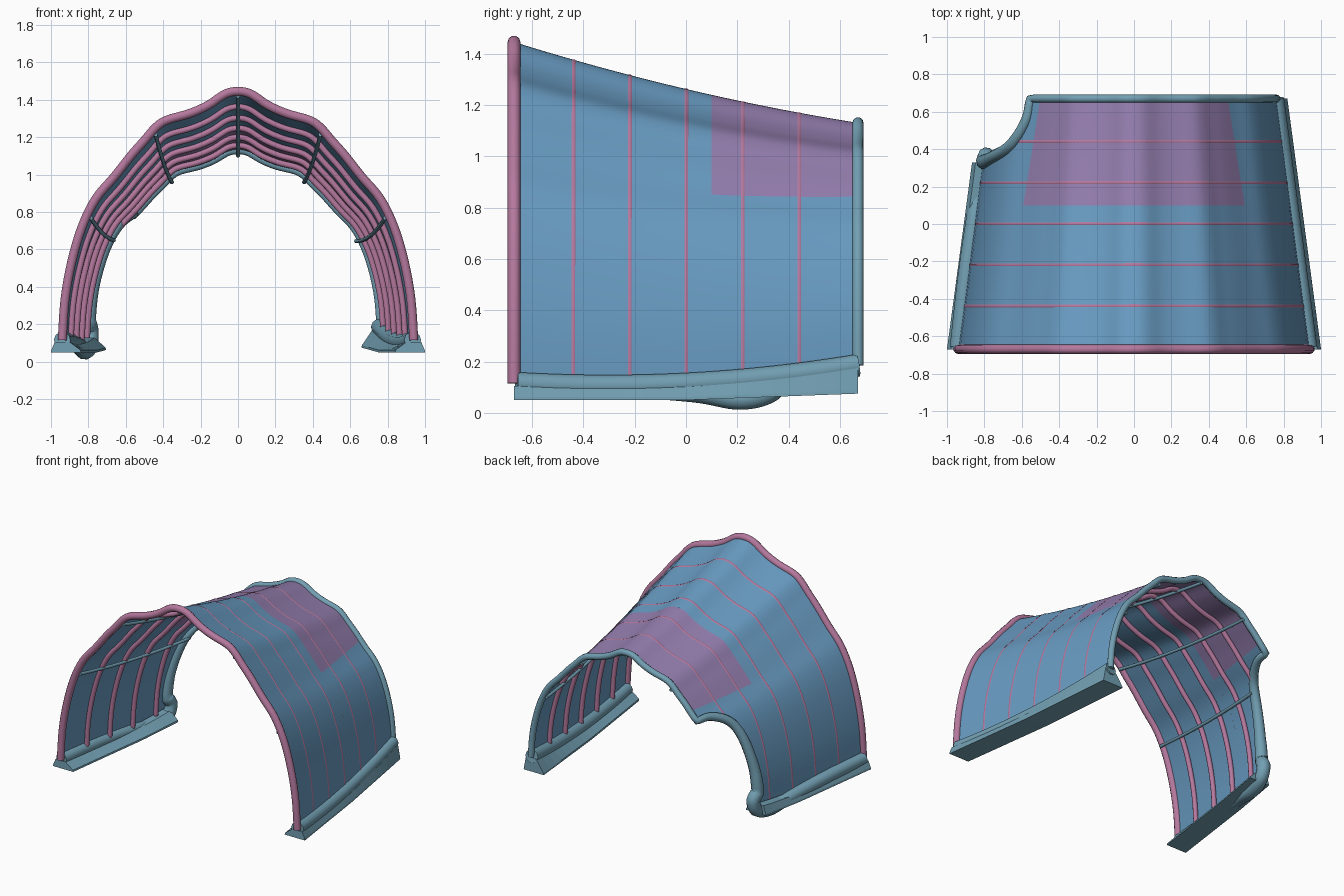
import bpy, bmesh, math
from mathutils import Vector

if "Cube" in bpy.data.objects:
    bpy.data.objects.remove(bpy.data.objects["Cube"])

def material(name, rgb):
    m = bpy.data.materials.new(name)
    m.diffuse_color = (*rgb, 1)
    m.use_nodes = True
    m.node_tree.nodes["Principled BSDF"].inputs["Base Color"].default_value = m.diffuse_color
    return m

BLUE = material("canopy_blue", (0.14, 0.33, 0.54))
TEAL = material("tube_teal", (0.17, 0.35, 0.45))
PINK = material("rib_pink", (0.46, 0.19, 0.34))
PURPLE = material("patch_purple", (0.30, 0.21, 0.43))

# half of the scalloped arch, crown to foot, at the front opening
HALF = [(0, 1.445), (.07, 1.43), (.16, 1.37), (.26, 1.325), (.38, 1.29), (.44, 1.25),
        (.50, 1.18), (.57, 1.10), (.66, .985), (.76, .865), (.835, .71), (.89, .52),
        (.925, .32), (.94, .10)]
# edge of the side opening: (y, arch x)
CUT = [(.67, .685), (.55, .70), (.42, .78), (.35, .895), (.335, .925), (.33, .94)]
FRONT, BACK = -.67, .67

def spline(pts, t):
    """Catmull-Rom through pts, t in 0..len-1."""
    n = len(pts) - 1
    i = min(max(int(t), 0), n - 1)
    f = t - i
    p = [Vector(pts[max(0, min(n, i + k))]) for k in (-1, 0, 1, 2)]
    if i == 0:
        p[0] = 2 * p[1] - p[2]
    return .5 * (2 * p[1] + (p[2] - p[0]) * f + (2 * p[0] - 5 * p[1] + 4 * p[2] - p[3]) * f * f
                 + (3 * p[1] - p[0] - 3 * p[2] + p[3]) * f ** 3)

N = len(HALF) - 1
ARCH = [(-x, z) for x, z in HALF[:0:-1]] + HALF

def surf(t, y):
    """Point on the vault; t in -N..N runs from left foot to right foot."""
    x, z = spline(ARCH, t + N)
    foot = .112 + .052 * y + .085 * y * y
    crown = 1.262 - .235 * y + .057 * y * y
    sx = 1 - .19 * (y - FRONT) / (BACK - FRONT)
    return Vector((x * sx, y, foot + (z - .1) * (crown - foot) / 1.345))

def inside(t, y, d):
    """Vault point moved inwards by d."""
    a, b = surf(max(t - .05, -N), y), surf(min(t + .05, N), y)
    g = (b - a).normalized()
    return surf(t, y) + Vector((g.z, 0, -g.x)) * d

def t_at(x):
    lo, hi = -N, N
    for _ in range(30):
        m = (lo + hi) / 2
        lo, hi = (m, hi) if spline(ARCH, m + N).x < x else (lo, m)
    return lo

def span(a, b, n):
    return [a + (b - a) * i / n for i in range(n + 1)]

def finish(name, bm, mat, smooth=True):
    bmesh.ops.remove_doubles(bm, verts=bm.verts, dist=1e-4)
    bmesh.ops.recalc_face_normals(bm, faces=bm.faces)
    me = bpy.data.meshes.new(name)
    bm.to_mesh(me)
    bm.free()
    me.materials.append(mat)
    for p in me.polygons:
        p.use_smooth = smooth
    ob = bpy.data.objects.new(name, me)
    bpy.context.collection.objects.link(ob)

def sheet(bm, rows, n):
    """Skin the vault between rows of (y, start t, end t)."""
    grid = [[bm.verts.new(surf(t, y)) for t in span(a, b, n)] for y, a, b in rows]
    for r, s in zip(grid, grid[1:]):
        for i in range(n):
            bm.faces.new((r[i], r[i + 1], s[i + 1], s[i]))

def tube(name, pts, mat, r, radii=None):
    cu = bpy.data.curves.new(name, 'CURVE')
    cu.dimensions = '3D'
    cu.bevel_depth = r
    cu.bevel_resolution = 3
    cu.use_fill_caps = True
    s = cu.splines.new('POLY')
    s.points.add(len(pts) - 1)
    for i, (q, p) in enumerate(zip(s.points, pts)):
        q.co = (*p, 1)
        q.radius = radii[i] if radii else 1
    s.use_smooth = True
    cu.materials.append(mat)
    ob = bpy.data.objects.new(name, cu)
    bpy.context.collection.objects.link(ob)

# canopy skin, leaving the patch and the rear left opening free
def patch_t(y):
    return t_at(.665 - .045 * (y - .1) / .57)

bm = bmesh.new()
sheet(bm, [(y, -N, N) for y in span(FRONT, .1, 12)], 104)
sheet(bm, [(y, patch_t(y), N) for y in span(.1, BACK, 10)], 30)
sheet(bm, [(y, -N, -patch_t(y)) for y in span(.1, .33, 4)], 30)
cut = [spline(CUT, t) for t in span(0, len(CUT) - 1, 30)]
sheet(bm, [(y, t_at(-x), -patch_t(y)) for y, x in cut], 24)
finish("canopy", bm, BLUE)

# roof patch
bm = bmesh.new()
sheet(bm, [(y, -patch_t(y), patch_t(y)) for y in span(.1, BACK, 10)], 64)
finish("roof_patch", bm, PURPLE)

# front arch and inner ribs
tube("front_arch", [surf(t, FRONT) for t in span(-N, N, 104)], PINK, .025)
for k, y in enumerate((-.44, -.22, 0, .22, .44)):
    left = -N
    if y > .33:
        left = t_at(-min(cut, key=lambda c: abs(c[0] - y))[1])
    tube(f"rib_{k + 1}", [inside(t, y, .0145) for t in span(left, N, 104)], PINK, .0165)

# lengthwise purlins
for k, x in enumerate((-.81, -.46, 0, .46, .81)):
    end = .40 if k == 0 else .68
    tube(f"purlin_{k + 1}", [inside(t_at(x), y, .026) for y in span(FRONT, end, 20)], TEAL, .011)

# rear arch continuing round the side opening and along the left foot
path = [surf(t, BACK) for t in span(N, t_at(-.685), 80)]
radii = [.022] * len(path)
low = [surf(t_at(-x), y) for y, x in cut[1:-3]]
path += low
radii += span(.024, .042, len(low) - 1)
loop = [tuple(low[-1]), (-.79, .365, .16), (-.795, .33, .085), (-.82, .21, .056), (-.853, .03, .085),
        (-.90, -.3, .108), (-.94, -.66, .115)]
tail = [spline(loop, t) for t in span(0, 6, 48)][1:]
path += tail
radii += [.045] * len(tail)
tube("rear_edge_tube", path, TEAL, .01, [r / .01 for r in radii])

# right foot rail
tube("right_rail", [surf(N, y) + Vector((-.005, 0, 0)) for y in span(-.66, BACK, 24)], TEAL, .046)

# flared skirts under the rails
def skirt(name, side, y1):
    bm = bmesh.new()
    rings = []
    for y in span(-.67, y1, 16):
        f = (y - FRONT) / (BACK - FRONT)
        c, z = .92 - .18 * f, .05 + .025 * max(0, f - .5) * 2
        top = surf(N, y)
        sec = [(c - .08, z), (c + .08, z), (c + .078, z + .012), (top.x + .04, top.z - .01),
               (top.x - .04, top.z - .01), (c - .078, z + .012)]
        rings.append([bm.verts.new((side * x, y, h)) for x, h in sec])
    for r, s in zip(rings, rings[1:]):
        for i in range(6):
            j = (i + 1) % 6
            bm.faces.new((r[i], r[j], s[j], s[i]))
    bm.faces.new(rings[0])
    bm.faces.new(rings[-1])
    finish(name, bm, TEAL, False)

skirt("right_skirt", 1, .67)
skirt("left_skirt", -1, .33)
